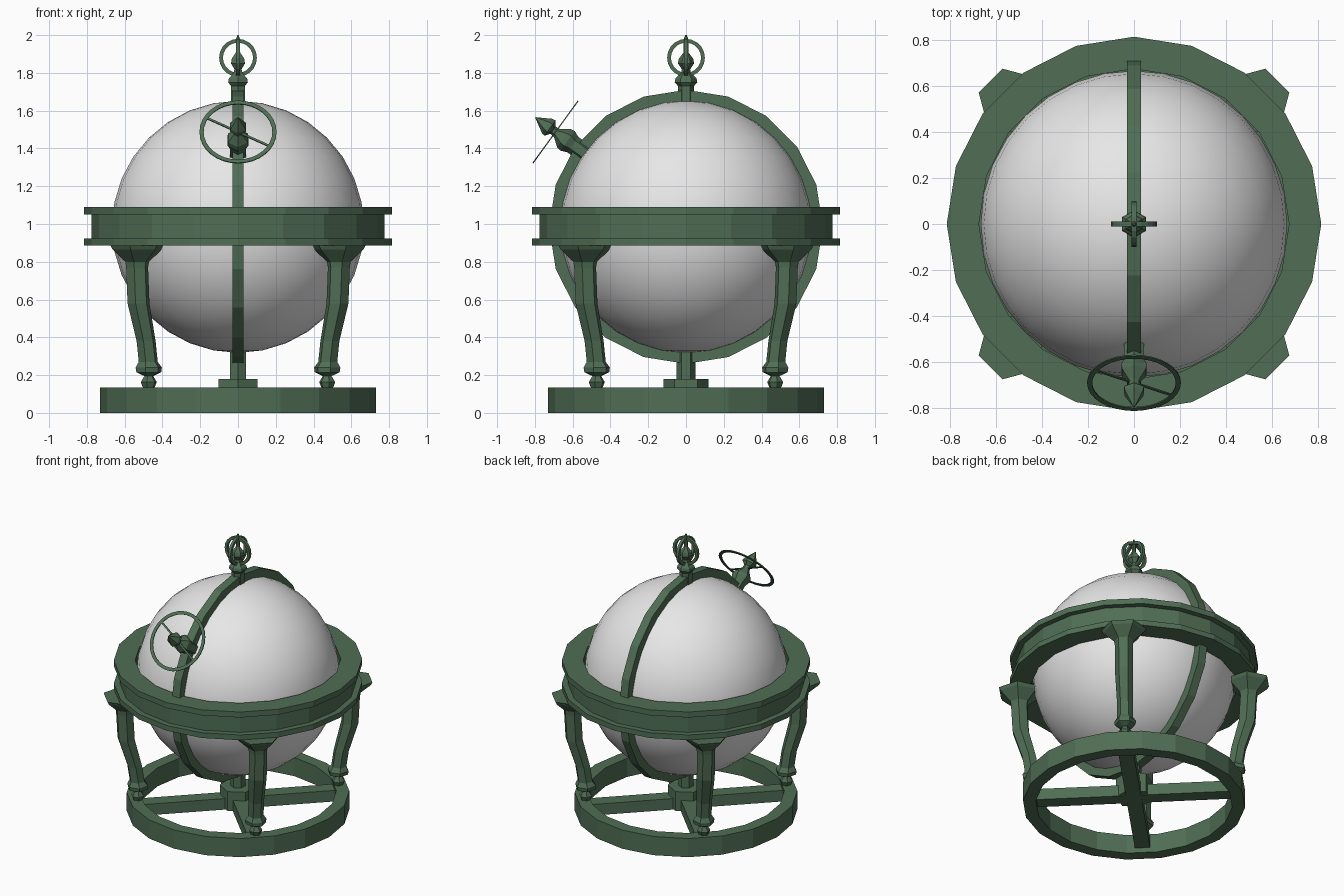
import bpy, bmesh
from math import cos, sin, pi, radians
from mathutils import Matrix

cube = bpy.data.objects.get("Cube")
if cube:
    bpy.data.objects.remove(cube, do_unlink=True)


def material(name, rgb):
    m = bpy.data.materials.new(name)
    m.use_nodes = True
    m.diffuse_color = (*rgb, 1)
    bsdf = next(n for n in m.node_tree.nodes if n.type == 'BSDF_PRINCIPLED')
    bsdf.inputs["Base Color"].default_value = (*rgb, 1)
    return m


GREEN = material("dark green metal", (0.08, 0.155, 0.09))
PALE = material("pale grey", (0.8, 0.8, 0.8))
CENTRE = 0.985  # height of the globe centre


def finish(name, bm, matrix, mat):
    bmesh.ops.recalc_face_normals(bm, faces=bm.faces)
    bm.transform(matrix)
    mesh = bpy.data.meshes.new(name)
    bm.to_mesh(mesh)
    bm.free()
    mesh.materials.append(mat)
    obj = bpy.data.objects.new(name, mesh)
    bpy.context.collection.objects.link(obj)
    return obj


def loft(name, stations, sides=6, phase=0, closed=False, matrix=Matrix()):
    """Polygon sections (radius, z, optional x offset) joined into a solid or a hoop."""
    bm = bmesh.new()
    rings = []
    for radius, z, *off in stations:
        x = off[0] if off else 0
        angles = [radians(phase) + 2 * pi * i / sides for i in range(sides)]
        rings.append([bm.verts.new((x + radius * cos(a), radius * sin(a), z)) for a in angles])
    pairs = list(zip(rings, rings[1:]))
    if closed:
        pairs.append((rings[-1], rings[0]))
    else:
        bm.faces.new(rings[0])
        bm.faces.new(rings[-1])
    for a, b in pairs:
        for i in range(sides):
            j = (i + 1) % sides
            bm.faces.new((a[i], a[j], b[j], b[i]))
    return finish(name, bm, matrix, GREEN)


def hoop(name, inner, outer, low, high, sides=20, matrix=Matrix()):
    corners = [(inner, low), (outer, low), (outer, high), (inner, high)]
    return loft(name, corners, sides, closed=True, matrix=matrix)


def bar(name, size, matrix):
    bm = bmesh.new()
    bmesh.ops.create_cube(bm, size=1)
    bm.transform(Matrix.Diagonal((*size, 1)))
    return finish(name, bm, matrix, GREEN)


def move(x, y, z):
    return Matrix.Translation((x, y, z))


def turn(degrees, axis):
    return Matrix.Rotation(radians(degrees), 4, axis)


# Globe
bm = bmesh.new()
bmesh.ops.create_uvsphere(bm, u_segments=32, v_segments=16, radius=0.667)
for face in bm.faces:
    face.smooth = True
finish("globe", bm, move(0, 0, CENTRE), PALE)

# Base ring, diagonal cross bars, hub and short shaft
hoop("base_ring", 0.645, 0.73, 0, 0.135)
for i, angle in enumerate((45, 135)):
    bar(f"base_cross_bar_{i + 1}", (1.34, 0.1, 0.08), move(0, 0, 0.075 + 0.002 * i) @ turn(angle, 'Z'))
loft("base_hub", [(0.12, 0.04), (0.12, 0.18)], phase=30)
loft("base_shaft", [(0.05, 0.17), (0.05, 0.34)], phase=30)

# Horizon ring: a web with a flange above and below
web_in, web_out, lip_in, lip_out = 0.71, 0.775, 0.675, 0.815
half = [(lip_in, 1.09), (lip_out, 1.09), (lip_out, 1.05), (web_out, 1.05)]
half += [(web_out, 0.924), (lip_out, 0.924), (lip_out, 0.886), (lip_in, 0.886)]
half += [(lip_in, 0.924), (web_in, 0.924), (web_in, 1.05), (lip_in, 1.05)]
loft("horizon_ring", half, 20, closed=True)

# Meridian ring standing in the front-to-back plane
hoop("meridian_ring", 0.655, 0.725, -0.03, 0.03, matrix=move(0, 0, CENTRE) @ turn(90, 'Y'))

# Four curved legs with flared capitals and ball feet
LEG = [
    (0.147, 0.887, 0.755), (0.135, 0.865, 0.755), (0.065, 0.8, 0.755), (0.06, 0.77, 0.755),
    (0.06, 0.58, 0.745), (0.052, 0.38, 0.688), (0.052, 0.27, 0.672), (0.072, 0.24, 0.668),
    (0.068, 0.215, 0.668), (0.024, 0.195, 0.668), (0.044, 0.163, 0.668), (0.03, 0.13, 0.668),
]
for side, angle in (("back_left", 45), ("back_right", 135), ("front_right", 225), ("front_left", 315)):
    loft(side + "_leg", LEG, phase=30, matrix=turn(angle, 'Z'))

# Top finial with two crossed hoops
FINIAL = [
    (0.042, 1.64), (0.042, 1.73), (0.06, 1.75), (0.056, 1.77), (0.026, 1.8), (0.022, 1.82),
    (0.043, 1.85), (0.038, 1.875), (0.012, 1.91), (0.012, 1.98), (0.004, 2.0),
]
loft("top_finial", FINIAL, phase=30)
for i, axis in enumerate("XY"):
    hoop(f"finial_hoop_{i + 1}", 0.08, 0.1, -0.01, 0.01, 20, move(0, 0, 1.88) @ turn(90, axis))

# Pointer spindle and thin dial, tilted towards the front
tilt = move(0, 0, CENTRE) @ turn(54, 'X')
SPINDLE = [
    (0.05, 0.65), (0.05, 0.74), (0.064, 0.775), (0.06, 0.8), (0.026, 0.845), (0.024, 0.87),
    (0.05, 0.89), (0.046, 0.91), (0.002, 0.985),
]
loft("pointer_spindle", SPINDLE, phase=30, matrix=tilt)
hoop("dial_hoop", 0.182, 0.204, 0.851, 0.857, 32, tilt)
bar("dial_bar", (0.38, 0.012, 0.006), tilt @ move(0, 0, 0.854) @ turn(-29, 'Z'))
